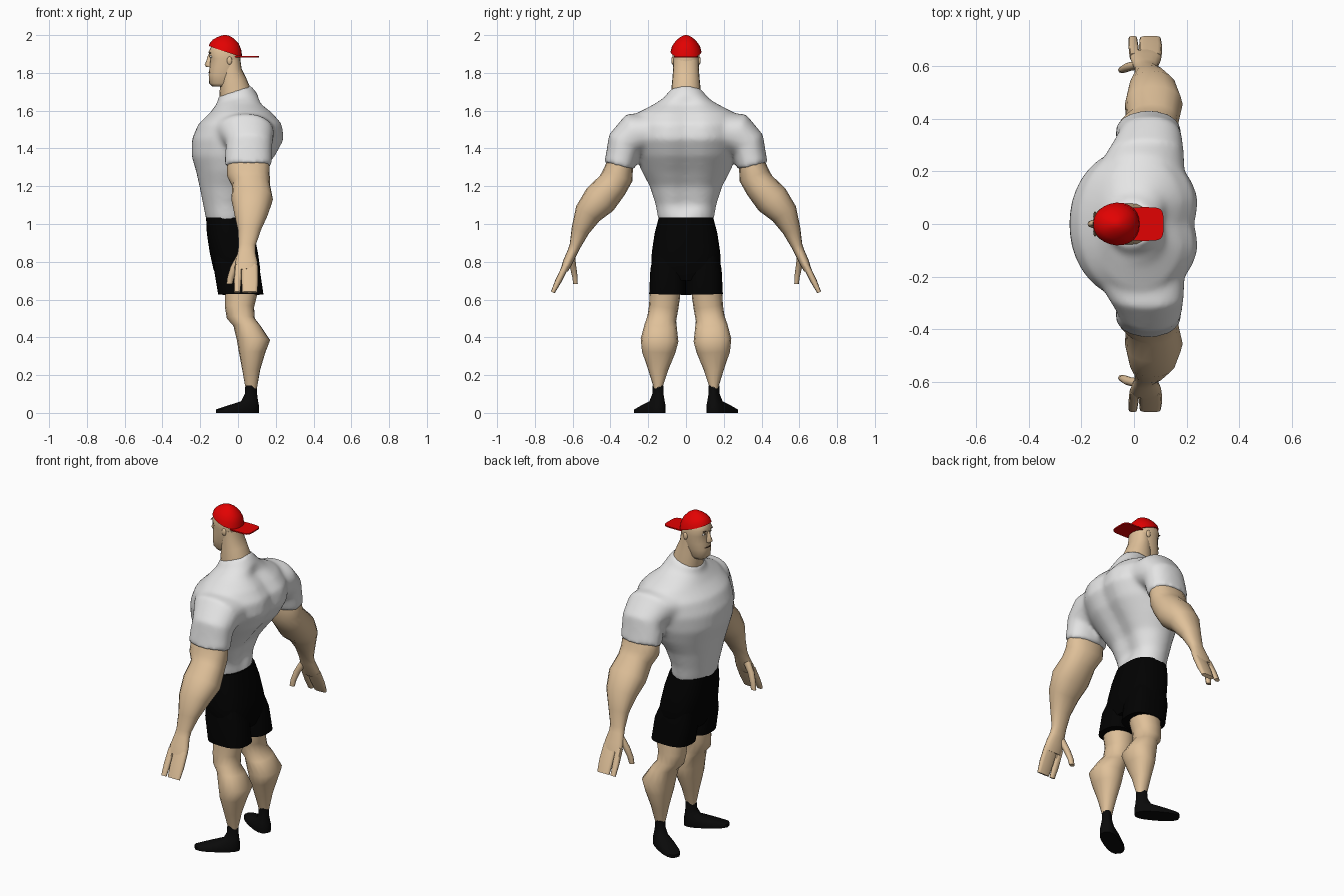
import bpy, bmesh, math
from mathutils import Vector, Matrix


def colour(name, r, g, b):
    m = bpy.data.materials.new(name)
    m.diffuse_color = (r, g, b, 1)
    return m


SKIN = colour("skin", 0.74, 0.53, 0.32)
WHITE = colour("white_cloth", 0.78, 0.78, 0.78)
BLACK = colour("black_cloth", 0.0005, 0.0005, 0.0005)
DARK = colour("dark_shoe", 0.003, 0.003, 0.003)
RED = colour("red_cap", 0.76, 0.0005, 0.0005)
BROWN = colour("face_lines", 0.08, 0.045, 0.025)
EYE = colour("eye_white", 0.75, 0.75, 0.72)


def unit_ring(n, power):
    """Rounded cross-section: a superellipse of radius one."""
    pts = []
    for i in range(n):
        a = 2 * math.pi * i / n
        c, s = math.cos(a), math.sin(a)
        pts.append((math.copysign(abs(c) ** (2 / power), c),
                    math.copysign(abs(s) ** (2 / power), s)))
    return pts


def skin_rings(bm, rings):
    """Join a row of rings with quads and close both ends."""
    loops = [[bm.verts.new(p) for p in ring] for ring in rings]
    n = len(loops[0])
    for a, b in zip(loops, loops[1:]):
        for i in range(n):
            bm.faces.new((a[i], a[(i + 1) % n], b[(i + 1) % n], b[i]))
    bm.faces.new(loops[0][::-1])
    bm.faces.new(loops[-1])


def layers(sections, n=20, power=2.2):
    """Level rings: (z, front x, back x, half width[, slope along x])."""
    rings = []
    for z, xf, xb, hw, *slope in sections:
        cx, rx = (xf + xb) / 2, (xb - xf) / 2
        k = slope[0] if slope else 0
        rings.append([Vector((cx + rx * c, hw * s, z + k * rx * c))
                      for c, s in unit_ring(n, power)])
    return rings


def tube(sections, n=16, power=2.2):
    """Limb rings square to the path in the yz plane: (x, y, z, rx, r across)."""
    rings = []
    for i, (x, y, z, rx, rt) in enumerate(sections):
        a, b = sections[max(i - 1, 0)], sections[min(i + 1, len(sections) - 1)]
        d = Vector((0, b[1] - a[1], b[2] - a[2])).normalized()
        across = Vector((0, -d.z, d.y))
        rings.append([Vector((x + rx * c, y, z)) + across * (rt * s)
                      for c, s in unit_ring(n, power)])
    return rings


def part(name, mat, *lofts, mirror=False, move=None, angle=60):
    bm = bmesh.new()
    for rings in lofts:
        skin_rings(bm, rings)
    if move:
        bm.transform(move)
    if mirror:
        dup = bmesh.ops.duplicate(bm, geom=bm.verts[:] + bm.edges[:] + bm.faces[:])
        for v in dup["geom"]:
            if isinstance(v, bmesh.types.BMVert):
                v.co.y = -v.co.y
    bmesh.ops.recalc_face_normals(bm, faces=bm.faces)
    me = bpy.data.meshes.new(name)
    bm.to_mesh(me)
    bm.free()
    me.materials.append(mat)
    ob = bpy.data.objects.new(name, me)
    bpy.context.collection.objects.link(ob)
    bpy.ops.object.select_all(action='DESELECT')
    ob.select_set(True)
    bpy.context.view_layer.objects.active = ob
    bpy.ops.object.shade_smooth_by_angle(angle=math.radians(angle))
    return ob


def blob(name, mat, loc, size):
    """Small mirrored ellipsoid for face details."""
    rings = [[Vector((loc[0] + size[0] * c * math.sin(t), loc[1] + size[1] * s * math.sin(t),
                      loc[2] + size[2] * math.cos(t))) for c, s in unit_ring(12, 2)]
             for t in [0.1 + i * (math.pi - 0.2) / 6 for i in range(7)]]
    return part(name, mat, rings, mirror=True)


# shirt: barrel chest with a spine groove, blended with the sleeves
torso = layers([(1.0, -.16, .045, .135), (1.03, -.17, .055, .149), (1.10, -.184, .055, .160),
                (1.20, -.204, .088, .192), (1.28, -.222, .145, .235),
                (1.36, -.246, .21, .268), (1.45, -.244, .258, .29),
                (1.53, -.21, .245, .29), (1.59, -.147, .192, .255),
                (1.635, -.114, .14, .168), (1.665, -.108, .105, .118, .2),
                (1.705, -.104, .07, .086, .32)], n=40, power=2.1)
for ring in torso[2:10]:
    for v in ring:
        if v.x > 0:
            v.x -= 0.028 * math.exp(-(v.y / 0.06) ** 2)
sleeve = tube([(.01, .16, 1.49, .185, .10), (.045, .275, 1.475, .145, .115),
               (.06, .327, 1.425, .122, .094), (.055, .337, 1.37, .125, .086),
               (.055, .353, 1.306, .125, .082)], n=24)
sleeve_other = [[Vector((v.x, -v.y, v.z)) for v in ring] for ring in sleeve]
shirt = part("shirt", WHITE, torso, sleeve, sleeve_other)
rm = shirt.modifiers.new("blend", 'REMESH')
rm.mode, rm.voxel_size, rm.use_smooth_shade = 'VOXEL', 0.013, True
sm = shirt.modifiers.new("soften", 'SMOOTH')
sm.factor, sm.iterations = 0.5, 9

# arms with palms
part("arms", SKIN, tube([
    (.055, .345, 1.37, .10, .06), (.055, .352, 1.31, .113, .072), (.055, .362, 1.255, .113, .083),
    (.07, .39, 1.205, .10, .083), (.075, .455, 1.13, .11, .092), (.07, .52, 1.055, .09, .073),
    (.06, .56, .965, .06, .048), (.048, .587, .885, .045, .03), (.045, .602, .85, .047, .027),
    (.045, .625, .80, .058, .026), (.045, .645, .755, .06, .02)]), mirror=True)

# fused outer fingers, index finger and thumb
part("fingers", SKIN, tube([(.062, .635, .78, .043, .018), (.063, .675, .70, .044, .017),
                            (.062, .705, .638, .040, .011)], n=12, power=3),
     tube([(.002, .635, .78, .019, .016), (-.002, .675, .70, .019, .015),
           (-.004, .706, .638, .016, .010)], n=8, power=3), mirror=True)
part("thumbs", SKIN, tube([(.02, .606, .835, .026, .018), (-.018, .598, .775, .021, .017),
                           (-.038, .588, .72, .018, .014), (-.045, .585, .682, .016, .012)],
                          n=8), mirror=True)

# shorts: hips and two wide legs
part("shorts", BLACK,
     layers([(1.035, -.169, .06, .144), (.95, -.165, .085, .166), (.85, -.15, .105, .181),
             (.76, -.13, .118, .184), (.70, -.10, .10, .15)], n=28, power=2.6))
part("shorts_legs", BLACK, tube([
    (-.025, .092, .86, .10, .075), (-.006, .095, .76, .121, .0935),
    (.015, .098, .627, .12, .097)], n=24, power=2.7), mirror=True)

# bare legs
part("legs", SKIN, tube([
    (.02, .105, .75, .085, .078), (.015, .112, .62, .085, .081), (.008, .118, .56, .077, .078),
    (.015, .128, .50, .074, .077), (.048, .134, .46, .072, .086), (.082, .14, .385, .088, .1),
    (.075, .145, .32, .07, .088), (.07, .147, .23, .048, .054),
    (.07, .148, .13, .03, .022)]), mirror=True)

# shoes, turned outward
part("shoes", DARK, layers([
    (0, -.212, .04, .050), (.018, -.212, .04, .050), (.038, -.14, .04, .046),
    (.062, -.055, .035, .034), (.10, -.034, .031, .026), (.145, -.031, .031, .025)],
    n=16, power=2.6), mirror=True,
    move=Matrix.Translation((.07, .148, 0)) @ Matrix.Rotation(math.radians(-31), 4, 'Z'))

# neck and head
part("neck", SKIN, layers([(1.62, -.08, .09, .085), (1.70, -.099, .064, .079, .3),
                           (1.76, -.094, .043, .073, .2), (1.82, -.09, .02, .068),
                           (1.87, -.085, .012, .066)]))
part("head", SKIN, layers([
    (1.728, -.135, -.04, .04), (1.745, -.153, -.02, .051), (1.79, -.155, .0, .062),
    (1.83, -.151, .012, .068), (1.875, -.147, .014, .072), (1.91, -.156, .012, .073),
    (1.945, -.14, -.002, .063), (1.975, -.105, -.03, .033)], power=2.3))
blob("ears", SKIN, (-.045, .070, 1.865), (.014, .008, .022))

# face
part("nose", SKIN, layers([(1.832, -.168, -.13, .014), (1.842, -.177, -.13, .015),
                           (1.865, -.167, -.13, .010), (1.898, -.158, -.13, .007)], n=10))
part("mouth", BROWN, layers([(1.801, -.158, -.10, .036), (1.806, -.158, -.10, .036)], n=20))
blob("eyes", EYE, (-.141, .029, 1.886), (.007, .013, .007))
blob("pupils", BROWN, (-.146, .027, 1.886), (.004, .005, .005))
blob("eyebrows", BROWN, (-.148, .030, 1.905), (.007, .018, .003))

# backwards cap, narrowing to the crown and toward the forehead
cap = layers([
    (1.912, -.155, .022, .082, -.34), (1.94, -.148, .018, .075, -.24),
    (1.965, -.134, .004, .058, -.15), (1.985, -.113, -.022, .037, -.06),
    (1.996, -.092, -.045, .019), (2.0, -.076, -.06, .007)], n=24)
for ring in cap:
    for v in ring:
        v.y *= 1 + 1.2 * min(0, v.x + .06)
part("cap", RED, cap)
part("cap_brim", RED, layers([(1.882, -.03, .112, .064), (1.889, -.03, .112, .064)],
                             n=28, power=4.5))
